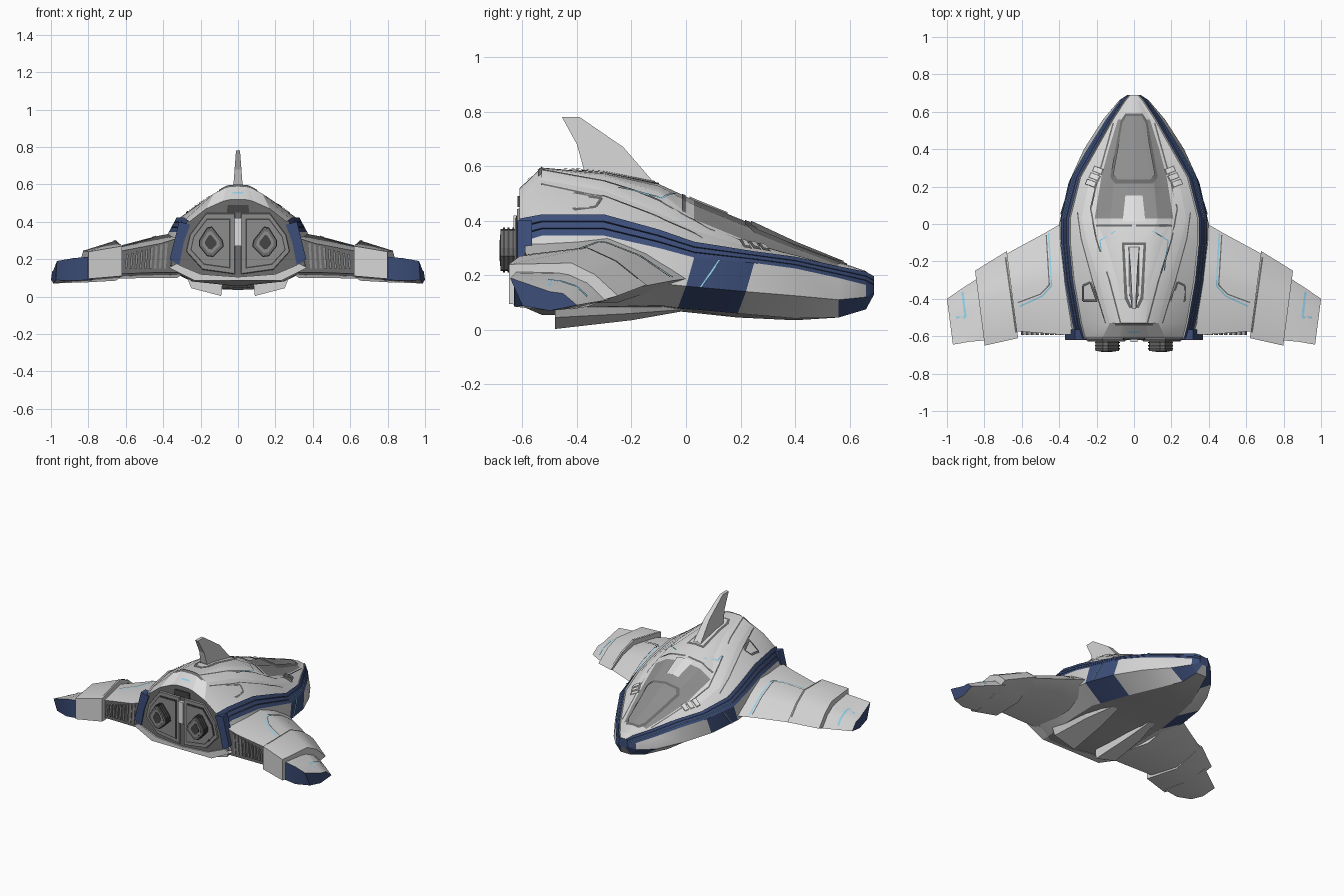
import bpy, bmesh, math
from mathutils import Vector
from mathutils.bvhtree import BVHTree

if "Cube" in bpy.data.objects:
    bpy.data.objects.remove(bpy.data.objects["Cube"])

MATS = {}
for n, c in {"light_grey": (.66, .66, .66), "pale_grey": (.74, .74, .74), "mid_grey": (.27, .27, .27),
             "dark_grey": (.15, .15, .15), "line_grey": (.06, .06, .06), "navy_blue": (.045, .075, .19),
             "cyan_line": (.3, .66, .85), "belly_grey": (.42, .42, .42)}.items():
    m = bpy.data.materials.new(n)
    m.diffuse_color = (*c, 1)
    m.use_nodes = True
    m.node_tree.nodes["Principled BSDF"].inputs["Base Color"].default_value = m.diffuse_color
    MATS[n] = m
NAMES = list(MATS)
LIGHT, PALE, MID, DARK, LINE, BLUE, CYAN, BELLY = range(8)


def finish(name, bm, smooth=None, recalc=True):
    if recalc:
        bmesh.ops.recalc_face_normals(bm, faces=bm.faces)
    me = bpy.data.meshes.new(name)
    bm.to_mesh(me)
    bm.free()
    for n in NAMES:
        me.materials.append(MATS[n])
    ob = bpy.data.objects.new(name, me)
    bpy.context.collection.objects.link(ob)
    if smooth:
        bpy.ops.object.select_all(action='DESELECT')
        ob.select_set(True)
        bpy.context.view_layer.objects.active = ob
        bpy.ops.object.shade_smooth_by_angle(angle=math.radians(smooth))
    return ob


def loft(name, rings, rule, caps=(LIGHT, LIGHT), smooth=None):
    """Skin closed rings; rule(row, column) gives the colour."""
    bm = bmesh.new()
    vs = [[bm.verts.new(p) for p in r] for r in rings]
    n = len(vs[0])
    for i in range(len(vs) - 1):
        for j in range(n):
            f = bm.faces.new((vs[i][j], vs[i][(j + 1) % n], vs[i + 1][(j + 1) % n], vs[i + 1][j]))
            f.material_index = rule(i, j)
    for ring, c in ((vs[0], caps[0]), (vs[-1], caps[1])):
        bm.faces.new(ring).material_index = c
    return finish(name, bm, smooth)


def prism(name, pts, y0, y1, col, s=1, grow=1.0):
    """Outline in x/z pushed along y; grow scales the far end."""
    c = Vector((sum(p[0] for p in pts), sum(p[1] for p in pts))) / len(pts)
    far = [c + (Vector(p) - c) * grow for p in pts]
    return loft(name, [[(s * x, y0, z) for x, z in pts], [(s * x, y1, z) for x, z in far]],
                lambda i, j: col, (col, col))


# ---- hull: y, ridge z, shoulder x z, flank x z, stripe x, stripe top z, stripe bottom z
UPPER = [(-.61, .52, .08, .51, .17, .47, .31, .40, .32), (-.53, .595, .06, .59, .13, .55, .33, .415, .345),
         (-.3, .575, .09, .565, .19, .51, .37, .415, .345), (-.1, .535, .15, .505, .25, .43, .39, .36, .30),
         (.03, .475, .21, .405, .28, .365, .39, .315, .265), (.25, .385, .175, .315, .235, .295, .335, .28, .245),
         (.4, .315, .135, .272, .17, .265, .25, .26, .225), (.56, .25, .085, .228, .105, .227, .15, .225, .19),
         (.66, .215, .03, .21, .04, .208, .075, .205, .165), (.69, .19, .01, .19, .015, .19, .035, .188, .15)]
# chine x z, belly edge x z, keel z
LOWER = [(.36, .17, .22, .09, .09), (.37, .15, .24, .08, .055), (.39, .16, .26, .085, .055),
         (.40, .17, .26, .09, .06), (.40, .16, .25, .08, .068), (.35, .14, .2, .06, .045),
         (.268, .125, .14, .042, .035), (.165, .11, .07, .045, .045), (.08, .12, .04, .075, .075),
         (.035, .14, .015, .13, .13)]
rings = []
for i, ((y, zr, xb, zb, xc, zc, xe, zt, ze), (xf, zf, xg, zg, zh)) in enumerate(zip(UPPER, LOWER)):
    dx = max(xe - .05, xc + .005)
    half = [(0, zr), (xb * .6, zr - .25 * (zr - zb)), (xb, zb), (xc, zc), (dx, zt)]
    for t, g in ((0, 0), (.31, 0), (.335, 1), (.36, 0), (.64, 0), (.665, 1), (.69, 0), (1, 0)):
        sx = min(dx + .008, xe)
        half.append((sx + (xe - sx) * t - .008 * g, zt + .008 + (ze - zt - .008) * t - .003 * g))
    half += [(xf, zf), (xg, zg), (0, zh)]
    # blue side panel leans: chine and belly points slide back beside it
    lean = [0] * (len(half) - 3) + ([-.03, -.06, -.06] if i in (4, 5) else [0] * 3)
    right = [(x, y + o, z) for (x, z), o in zip(half, lean)]
    rings.append(right + [(-x, yy, z) for x, yy, z in right[-2:0:-1]])
HN = len(rings[0]) // 2


def hull_rule(i, j):
    j = j if j < HN else 2 * HN - 1 - j
    if j < 2:
        return MID if 4 <= i <= 6 else LIGHT
    if j == 2:
        return PALE if i < 5 else LIGHT
    if j < 5:
        return LIGHT
    if j in (6, 7):
        return LINE if i < 4 and j == 7 else BLUE
    if j in (9, 10):
        return (CYAN if i >= 4 else LINE) if j == 10 else BLUE
    if j < 12:
        return BLUE
    if j == 12:
        return BLUE if i == 4 or i >= 8 else LIGHT
    if j == 13:
        return BLUE if i == 4 or i >= 7 else LIGHT
    return BELLY


hull = loft("hull", rings, hull_rule, (DARK, BLUE), 18)


# ---- wings: section = x, then leading, peak, rear top, rear bottom, belly as (y, z)
def wing_part(name, secs, s, rear, caps):
    rs = []
    for x, lead, peak, rt, rb, bot in secs:
        mid = ((lead[0] + peak[0]) / 2, (lead[1] + peak[1]) / 2 + .018)
        prof = [lead, mid, peak, rt, rb, bot]
        rs.append([(s * (x + .13 * (y - lead[0])), y, z) for y, z in prof])
    return loft(name, rs, lambda i, j: rear if j == 3 else LIGHT, caps, 40)


INNER = [(.36, (.02, .19), (-.28, .345), (-.59, .325), (-.59, .13), (-.25, .10)),
         (.48, (-.05, .18), (-.3, .32), (-.59, .285), (-.59, .13), (-.3, .10)),
         (.72, (-.18, .155), (-.37, .255), (-.57, .235), (-.57, .12), (-.37, .095))]
CUFF = [(.68, (-.145, .165), (-.36, .30), (-.61, .27), (-.61, .11), (-.36, .085)),
        (.85, (-.25, .125), (-.42, .245), (-.65, .24), (-.65, .095), (-.42, .075))]
TIP = [(.82, (-.28, .11), (-.42, .21), (-.62, .215), (-.62, .09), (-.42, .078)),
       (.92, (-.345, .10), (-.46, .175), (-.63, .205), (-.63, .085), (-.46, .073)),
       (1.0, (-.40, .09), (-.5, .14), (-.645, .19), (-.60, .088), (-.5, .07))]
solids = [hull]
for s, side in ((1, "right"), (-1, "left")):
    solids += [wing_part(side + "_inner_wing", INNER, s, DARK, (LIGHT, LIGHT)),
               wing_part(side + "_wing_cuff", CUFF, s, LIGHT, (LIGHT, LIGHT)),
               wing_part(side + "_wing_tip", TIP, s, BLUE, (LIGHT, BLUE))]
    # grille slats on the wing's rear face
    for k in range(9):
        x = .385 + k * .026
        top = .285 - k * .0075
        prism(side + "_wing_slat", [(x, .15), (x + .012, .15), (x + .004, top), (x - .008, top)],
              -.594, -.565, MID, s)
    # light along the front edge of the blue side panel
    loft(side + "_side_light", [[(s * x, .12, .257), (s * (x + .006), .12, .257), (s * (x + .006), .127, .257),
                                 (s * x, .127, .257)] if k else
                                [(s * (x + .021), .05, .155), (s * (x + .027), .05, .155),
                                 (s * (x + .027), .057, .155), (s * (x + .021), .057, .155)]
                                for k, x in ((1, .366), (0, .366))], lambda i, j: CYAN, (CYAN, CYAN))

# ---- surface lines and panels, dropped onto the hull and wings
verts, polys = [], []
for ob in solids:
    o = len(verts)
    verts += [v.co.copy() for v in ob.data.vertices]
    polys += [[o + i for i in p.vertices] for p in ob.data.polygons]
tree = BVHTree.FromPolygons(verts, polys)


def ribbon(name, path, col, lift=.004, across=1, s=1):
    """path = (x, y, width) points; the strip follows the surface below."""
    bm = bmesh.new()
    for a, b in zip(path, path[1:]):
        a, b = Vector(a), Vector(b)
        d = (b - a).xy.normalized()
        side = Vector((-d.y, d.x))
        n = max(1, int((b - a).length / .015))
        rows = []
        for k in range(n + 1):
            p = a.lerp(b, k / n)
            row = []
            for m in range(across + 1):
                q = p.xy + side * p.z * (m / across - .5)
                hit, nor = tree.ray_cast(Vector((s * q.x, q.y, 2)), Vector((0, 0, -1)))[:2]
                if hit is None:
                    hit, nor = Vector((s * q.x, q.y, .2)), Vector((0, 0, 1))
                row.append(bm.verts.new(hit + nor * (lift if nor.z > 0 else -lift)))
            rows.append(row)
        for r0, r1 in zip(rows, rows[1:]):
            for m in range(across):
                f = bm.faces.new((r0[m], r0[m + 1], r1[m + 1], r1[m]))
                f.normal_update()
                if f.normal.z < 0:
                    f.normal_flip()
                f.material_index = col
    return finish(name, bm, recalc=False)


def outline(name, pts, w, col, s=1, lift=.005):
    ribbon(name, [(x, y, w) for x, y in pts + pts[:1]], col, lift, 1, s)


ribbon("canopy_frame", [(0, .215, .20), (0, .25, .25), (0, .55, .14), (0, .59, .09)], DARK, .004, 8)
ribbon("windshield", [(0, .235, .175), (0, .26, .215), (0, .54, .115), (0, .575, .08)], MID, .009, 8)
ribbon("canopy_roof_plate", [(0, .01, .12), (0, .15, .09)], PALE, .006, 4)
ribbon("spine_slot_rim", [(0, -.45, .05), (0, -.40, .1), (0, -.1, .13)], DARK, .004, 4)
ribbon("spine_slot_plate", [(0, -.43, .035), (0, -.39, .07), (0, -.115, .10)], PALE, .008, 4)
ribbon("spine_vent", [(0, -.38, .035), (0, -.13, .05)], DARK, .012, 2)
ribbon("rear_deck_line", [(-.1, -.535, .012), (.1, -.535, .012)], DARK)
ribbon("rear_deck_light", [(-.03, -.575, .008), (.03, -.575, .008)], CYAN)
for s in (1, -1):
    ribbon("shoulder_seam", [(.07, -.53, .008), (.13, -.3, .008), (.2, -.08, .008), (.23, .08, .008),
                             (.19, .25, .008), (.11, .54, .008)], DARK, s=s)
    ribbon("flank_seam", [(.15, -.53, .006), (.22, -.3, .006), (.28, -.08, .006), (.3, .06, .006)], DARK, s=s)
    ribbon("spine_light", [(.1, -.04, .006), (.18, -.09, .006), (.16, -.25, .006)], CYAN, s=s)
    ribbon("deck_cross_seam", [(.01, -.01, .012), (.2, -.01, .012)], DARK, s=s)
    outline("flank_hatch_rim", [(.195, -.41), (.23, -.31), (.27, -.33), (.27, -.41)], .012, DARK, s)
    ribbon("wing_light", [(.455, -.05, .008), (.44, -.33, .008), (.49, -.385, .008), (.61, -.44, .008)], CYAN, s=s)
    ribbon("wing_seam", [(.468, -.06, .006), (.452, -.325, .006), (.5, -.375, .006), (.62, -.42, .006)], DARK, s=s)
    ribbon("cuff_seam", [(.685, -.18, .009), (.63, -.58, .009)], DARK, s=s)
    ribbon("tip_light", [(.915, -.365, .012), (.9, -.5, .012), (.95, -.5, .012)], CYAN, s=s)
    # intake blocks beside the canopy
    for k in range(3):
        x, y = .232 - .018 * k, .2 + .035 * k
        ribbon("intake_rim", [(x, y, .06), (x - .012, y + .03, .06)], DARK, .006, 2, s)
        ribbon("intake_block", [(x - .002, y + .004, .045), (x - .01, y + .025, .045)], PALE, .012, 2, s)

# ---- tail fin, thinner toward the top
FIN = [(-.37, .57), (-.40, .68), (-.455, .78), (-.39, .78), (-.23, .67), (-.10, .52)]
loft("tail_fin", [[(s * (.028 - (z - .55) * .075), y, z) for y, z in FIN] for s in (1, -1)],
     lambda i, j: LIGHT)

# ---- rear engine bay
prism("bay_top_vent", [(-.06, .45), (.06, .45), (.055, .49), (-.055, .49)], -.618, -.6, LINE)
prism("bay_centre_bar", [(-.02, .27), (.02, .27), (.02, .42), (-.02, .42)], -.632, -.6, PALE)
DOOR = [(.012, .45), (.17, .45), (.26, .33), (.28, .24), (.19, .14), (.012, .115)]
CORE = [(.08, .27), (.085, .30), (.14, .37), (.165, .365), (.205, .3), (.205, .27), (.165, .22), (.135, .215)]


def scaled(pts, k):
    cx, cz = sum(p[0] for p in pts) / len(pts), sum(p[1] for p in pts) / len(pts)
    return [(cx + (x - cx) * k, cz + (z - cz) * k) for x, z in pts]


for s, side in ((1, "right"), (-1, "left")):
    prism(side + "_engine_door", DOOR, -.6, -.62, MID, s, .95)
    prism(side + "_door_ring", scaled(DOOR, .8), -.61, -.624, LINE, s)
    prism(side + "_door_panel", scaled(DOOR, .75), -.61, -.627, MID, s)
    prism(side + "_nozzle", CORE, -.6, -.68, DARK, s)
    prism(side + "_nozzle_lip", scaled(CORE, .75), -.67, -.682, MID, s)
    prism(side + "_nozzle_core", scaled(CORE, .5), -.67, -.684, LINE, s)
    for k in range(3):
        prism(side + "_nozzle_band", scaled(CORE, 1.06), -.63 - k * .017, -.637 - k * .017, LINE, s)
    prism(side + "_rear_pillar", [(.255, .385), (.315, .4), (.365, .2), (.315, .165), (.29, .29)],
          -.618, -.565, BLUE, s)
    prism(side + "_rear_sill", [(0, .085), (.23, .085), (.37, .155), (.33, .175), (.2, .12), (0, .105)],
          -.62, -.56, LIGHT, s)
    # belly skids, wedge shaped
    loft(side + "_belly_skid",
         [[(s * x, -.48, z) for x, z in ((.09, .003), (.25, .045), (.27, .095), (.08, .095))],
          [(s * x, -.2, z) for x, z in ((.11, .035), (.22, .06), (.24, .095), (.10, .095))],
          [(s * x, .0, z) for x, z in ((.13, .07), (.17, .075), (.18, .095), (.12, .095))]],
         lambda i, j: LIGHT, (LIGHT, LIGHT))
